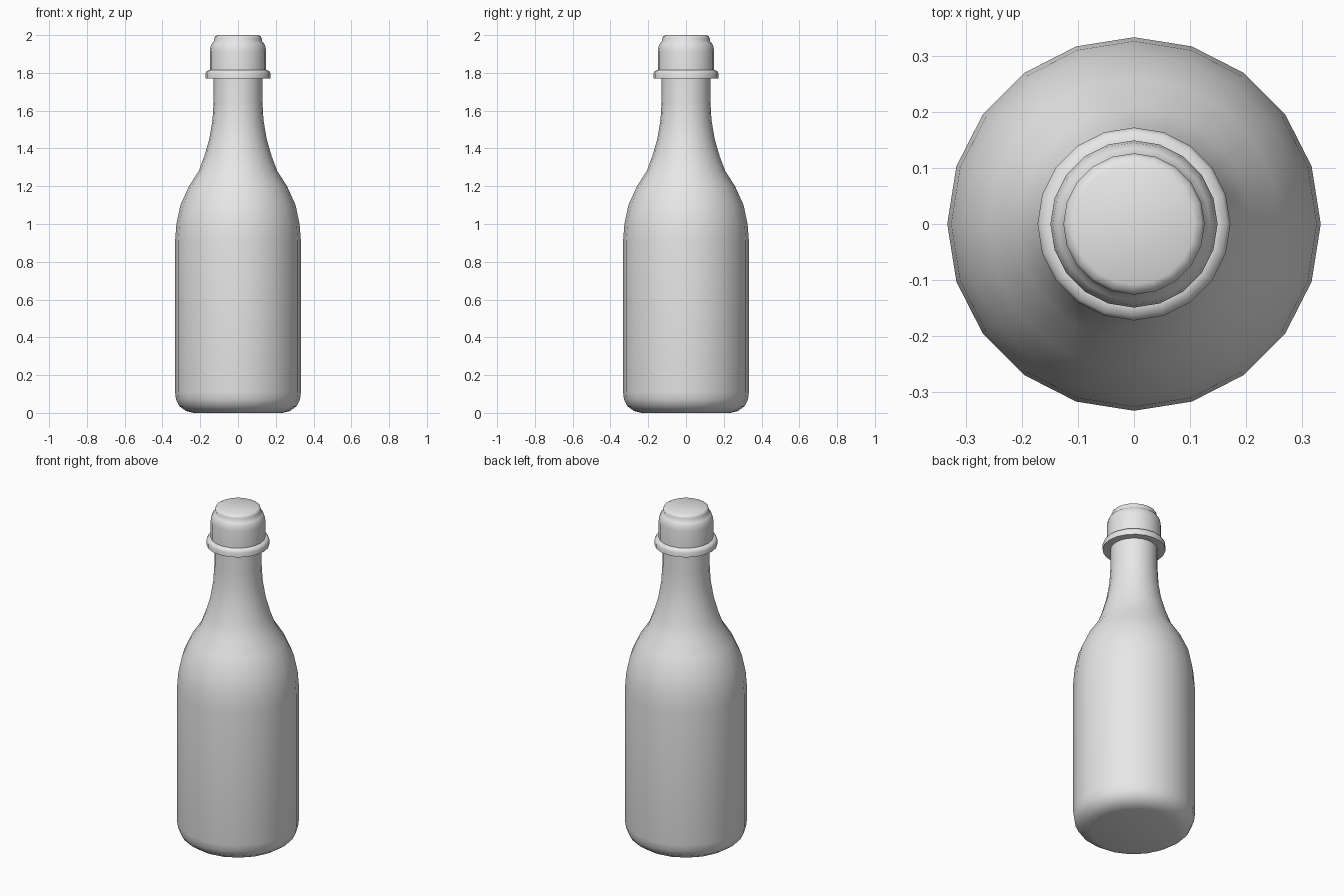
import bpy, bmesh
from math import cos, sin, tau, radians

SIDES = 20

if "Cube" in bpy.data.objects:
    bpy.data.objects.remove(bpy.data.objects["Cube"], do_unlink=True)

# One plain grey for the whole bottle
grey = bpy.data.materials.new("light grey")
grey.use_nodes = True
grey.diffuse_color = (0.8, 0.8, 0.8, 1)
grey.node_tree.nodes["Principled BSDF"].inputs["Base Color"].default_value = (0.8, 0.8, 0.8, 1)


def lathe(name, profile):
    """Turn a bottom-to-top (radius, height) profile into a closed solid."""
    bm = bmesh.new()
    rings = [[bm.verts.new((r * cos(tau * i / SIDES), r * sin(tau * i / SIDES), z))
              for i in range(SIDES)] for r, z in profile]
    for low, high in zip(rings, rings[1:]):
        for i in range(SIDES):
            j = (i + 1) % SIDES
            bm.faces.new((low[i], low[j], high[j], high[i]))
    bm.faces.new(rings[0][::-1])
    bm.faces.new(rings[-1])
    mesh = bpy.data.meshes.new(name)
    bm.to_mesh(mesh)
    bm.free()
    mesh.materials.append(grey)
    obj = bpy.data.objects.new(name, mesh)
    bpy.context.collection.objects.link(obj)
    bpy.ops.object.select_all(action="DESELECT")
    obj.select_set(True)
    bpy.context.view_layer.objects.active = obj
    bpy.ops.object.shade_smooth_by_angle(angle=radians(50))
    return obj


# Body: rounded base, straight wall, shoulder and neck
lathe("bottle_body", [
    (0.235, 0), (0.275, 0.01), (0.31, 0.035), (0.328, 0.07), (0.333, 0.11),
    (0.333, 0.91), (0.326, 1.0), (0.305, 1.1), (0.26, 1.2), (0.208, 1.28),
    (0.178, 1.36), (0.152, 1.45), (0.135, 1.55), (0.129, 1.65), (0.129, 1.8)])

# Collar: rounded ring under the cap
lathe("neck_collar", [
    (0.12, 1.77), (0.172, 1.77), (0.172, 1.797), (0.166, 1.81), (0.15, 1.815), (0.12, 1.815)])

# Cap: straight side, rounded shoulder and raised crown
lathe("cap", [
    (0.149, 1.8), (0.149, 1.915), (0.145, 1.94), (0.136, 1.958),
    (0.126, 1.967), (0.126, 1.982), (0.121, 1.993), (0.108, 2.0)])
